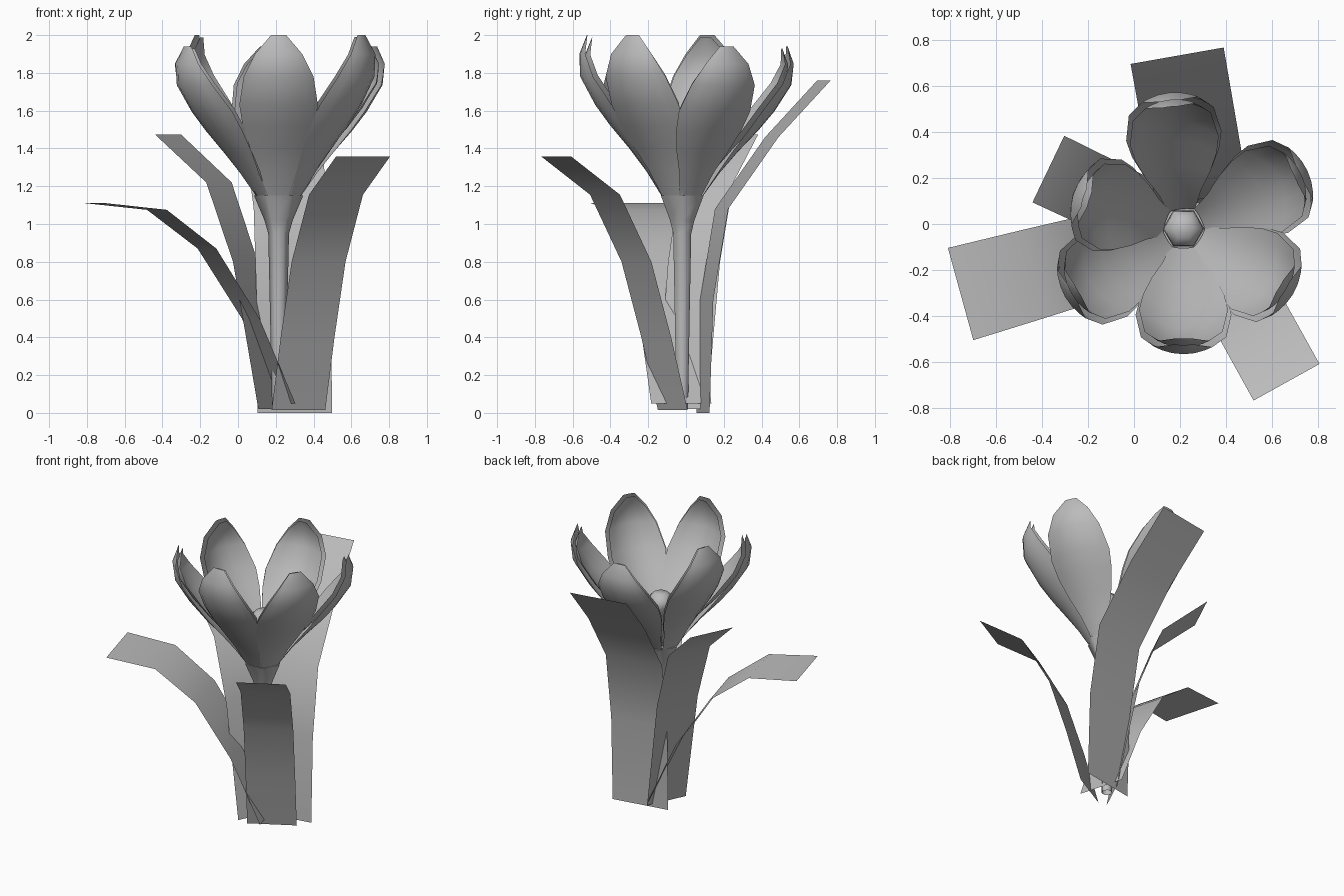
import bpy
import bmesh
from math import radians, cos, sin, pi
from mathutils import Vector

cube = bpy.data.objects.get("Cube")
if cube:
    bpy.data.objects.remove(cube, do_unlink=True)

grey = bpy.data.materials.new("soft_grey")
grey.use_nodes = True
COLOUR = (0.5, 0.5, 0.5, 1)
grey.diffuse_color = COLOUR
grey.node_tree.nodes["Principled BSDF"].inputs["Base Color"].default_value = COLOUR

CENTRE = Vector((0.215, -0.02, 0))


def grid_object(name, rows, closed=False, cap=False, angle=50):
    """Skin a list of point rows into one smooth surface."""
    bm = bmesh.new()
    grid = [[bm.verts.new(p) for p in row] for row in rows]
    n = len(rows[0])
    for low, high in zip(grid, grid[1:]):
        for j in range(n if closed else n - 1):
            k = (j + 1) % n
            bm.faces.new((low[j], low[k], high[k], high[j]))
    if cap:
        bm.faces.new(grid[-1])
    mesh = bpy.data.meshes.new(name)
    bm.to_mesh(mesh)
    bm.free()
    mesh.materials.append(grey)
    obj = bpy.data.objects.new(name, mesh)
    bpy.context.collection.objects.link(obj)
    bpy.ops.object.select_all(action="DESELECT")
    obj.select_set(True)
    bpy.context.view_layer.objects.active = obj
    bpy.ops.object.shade_smooth_by_angle(angle=radians(angle))
    return obj


def lathe(name, profile, sides=6):
    rows = [[CENTRE + Vector((r * cos(2 * pi * k / sides), r * sin(2 * pi * k / sides), z))
             for k in range(sides)] for r, z in profile]
    return grid_object(name, rows, closed=True, cap=True, angle=65)


def axes(degrees):
    a = radians(degrees)
    return Vector((cos(a), sin(a), 0)), Vector((-sin(a), cos(a), 0))


# Stem with flared top, and the pistil inside the cup
lathe("stem", [(0.035, 0.02), (0.045, 0.5), (0.055, 0.95), (0.075, 1.02), (0.13, 1.15)])
lathe("pistil", [(0.03, 1.15), (0.04, 1.36), (0.09, 1.42), (0.085, 1.47), (0.045, 1.51)])

# Petals: distance from the axis, height, half width
PETAL = [(0.11, 1.15, 0.065), (0.19, 1.28, 0.1), (0.28, 1.4, 0.15), (0.38, 1.52, 0.19),
         (0.46, 1.63, 0.208), (0.54, 1.78, 0.185), (0.545, 1.9, 0.125), (0.505, 2.0, 0.04)]


def petal(name, degrees, spread, drop):
    out, side = axes(degrees)
    rows = []
    for r, z, w in PETAL:
        t = (z - 1.15) / 0.85
        row = []
        for u in (-1, -0.75, -0.4, 0, 0.4, 0.75, 1):
            reach = r + spread * t - 2.0 * (u * w) ** 2
            row.append(CENTRE + out * reach + side * u * w + Vector((0, 0, z - drop * t)))
        rows.append(row)
    obj = grid_object(name, rows)
    # Two thin layers, open at the rim
    layer = obj.modifiers.new("layers", "SOLIDIFY")
    layer.thickness = 0.03
    layer.offset = -1
    layer.use_rim = False


for name, degrees, spread, drop in [
        ("petal_front", -90, 0, 0), ("petal_front_left", -31, 0.01, 0),
        ("petal_back_right", 163, -0.05, 0), ("petal_back_left", 25, 0.055, 0.06),
        ("petal_back", 96, 0.055, 0.06), ("petal_front_right", 210, 0.055, 0.06)]:
    petal(name, degrees, spread, drop)


# Leaves: strips that bend outward along a path of (reach, height)
def leaf(name, base, degrees, path, base_width, end_width):
    out, side = axes(degrees)
    rows = []
    for i, (s, z) in enumerate(path):
        w = base_width + (end_width - base_width) * i / (len(path) - 1)
        mid = Vector((*base, z)) + out * s
        rows.append([mid + side * w * u for u in (-0.5, 0, 0.5)])
    grid_object(name, rows)


leaf("leaf_right", (0.26, -0.025), 195.4,
     [(0, 0.05), (0.2, 0.5), (0.44, 0.87), (0.715, 1.075), (1.05, 1.11)], 0.33, 0.415)
leaf("leaf_back_right", (0.17, -0.02), 154.5,
     [(0, 0.02), (0.07, 0.4), (0.145, 0.8), (0.3, 1.22), (0.6, 1.475)], 0.29, 0.32)
leaf("leaf_back", (0.3, 0.09), 100,
     [(0, 0), (0.02, 0.6), (0.1, 1.08), (0.37, 1.46), (0.65, 1.76)], 0.4, 0.41)
leaf("leaf_front_left", (0.32, -0.07), -61,
     [(0, 0.015), (0.1, 0.4), (0.22, 0.8), (0.41, 1.155), (0.705, 1.357)], 0.325, 0.327)
